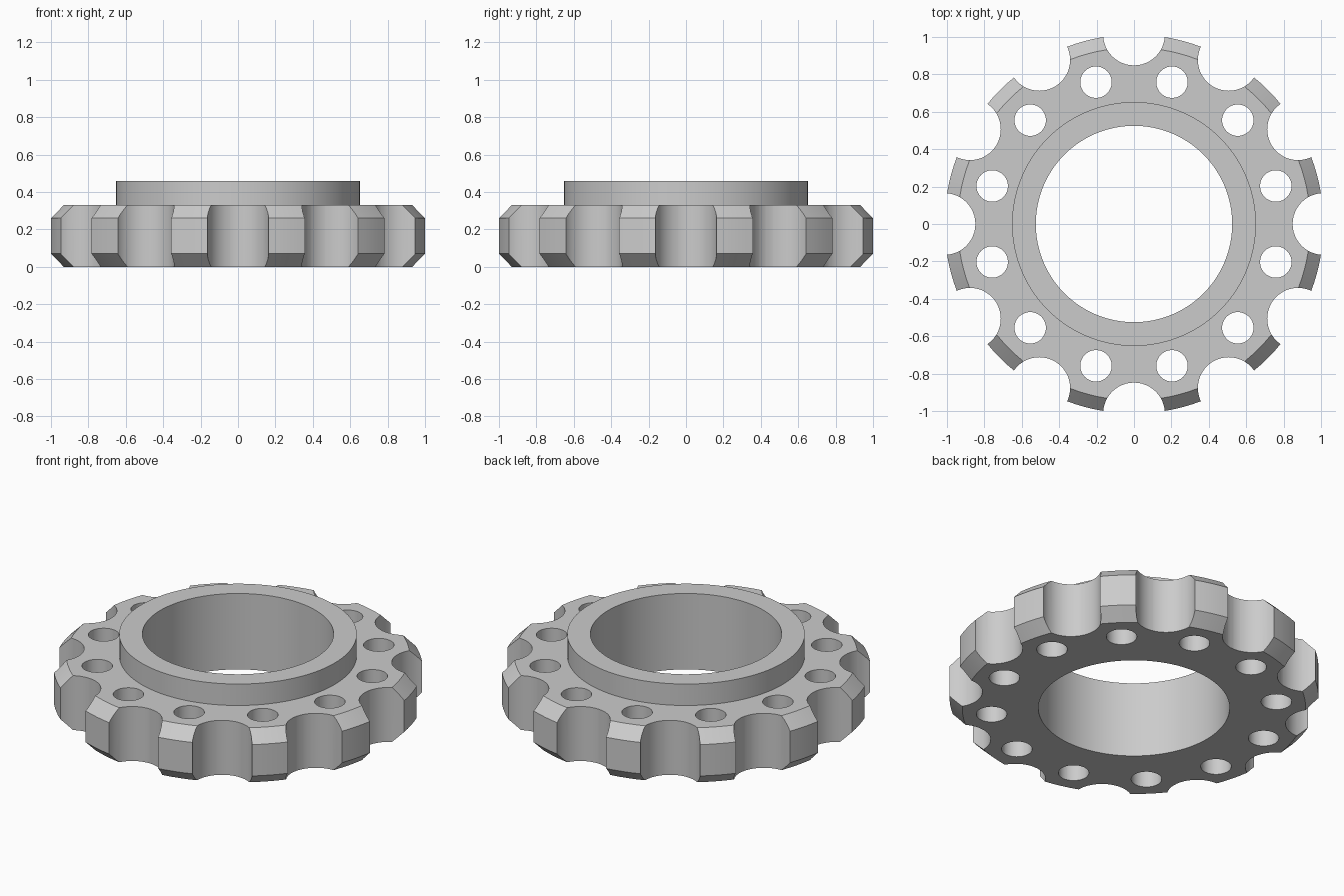
import bpy, bmesh
from math import cos, sin, pi, radians
from mathutils import Matrix

cube = bpy.data.objects.get("Cube")
if cube:
    bpy.data.objects.remove(cube, do_unlink=True)

TEETH = 12
HEIGHT, CHAMFER = 0.33, 0.07
OUTER, BORE, COLLAR, TOP = 1.013, 0.525, 0.652, 0.46

grey = bpy.data.materials.new("plain grey")
grey.use_nodes = True
colour = (0.6, 0.6, 0.6, 1)
grey.diffuse_color = colour
grey.node_tree.nodes["Principled BSDF"].inputs["Base Color"].default_value = colour


def add_object(name, bm):
    bmesh.ops.recalc_face_normals(bm, faces=bm.faces)
    mesh = bpy.data.meshes.new(name)
    bm.to_mesh(mesh)
    bm.free()
    mesh.materials.append(grey)
    ob = bpy.data.objects.new(name, mesh)
    bpy.context.collection.objects.link(ob)
    return ob


def lathe(name, profile, steps):
    """Revolve a closed (radius, z) profile around the z axis."""
    bm = bmesh.new()
    rings = []
    for i in range(steps):
        a = 2 * pi * i / steps
        rings.append([bm.verts.new((r * cos(a), r * sin(a), z)) for r, z in profile])
    n = len(profile)
    for i in range(steps):
        a, b = rings[i], rings[(i + 1) % steps]
        for j in range(n):
            k = (j + 1) % n
            bm.faces.new((a[j], b[j], b[k], a[k]))
    return add_object(name, bm)


def cylinders(name, radius, distance, offset):
    """A ring of upright cylinders used for cutting."""
    bm = bmesh.new()
    for i in range(TEETH):
        a = 2 * pi * i / TEETH + offset
        place = (Matrix.Translation((distance * cos(a), distance * sin(a), HEIGHT / 2))
                 @ Matrix.Rotation(a, 4, 'Z'))
        bmesh.ops.create_cone(bm, cap_ends=True, segments=48, radius1=radius,
                              radius2=radius, depth=1, matrix=place)
    ob = add_object(name, bm)
    ob.hide_render = True
    return ob


# Chamfered wheel with raised collar and central bore
wheel = lathe("scalloped_wheel", [
    (BORE, 0), (OUTER - CHAMFER, 0), (OUTER, CHAMFER),
    (OUTER, HEIGHT - CHAMFER), (OUTER - CHAMFER, HEIGHT),
    (COLLAR, HEIGHT), (COLLAR, TOP), (BORE, TOP)], 120)

# Rim scallops, then bolt holes between them
cutters = [cylinders("scallop_cutter", 0.165, OUTER, 0),
           cylinders("bolt_hole_cutter", 0.084, 0.785, radians(15))]

bpy.ops.object.select_all(action='DESELECT')
bpy.context.view_layer.objects.active = wheel
wheel.select_set(True)
for cutter in cutters:
    mod = wheel.modifiers.new("cut", 'BOOLEAN')
    mod.operation = 'DIFFERENCE'
    mod.solver = 'EXACT'
    mod.object = cutter
    bpy.ops.object.modifier_apply(modifier=mod.name)
    bpy.data.objects.remove(cutter, do_unlink=True)

bpy.ops.object.shade_smooth_by_angle(angle=radians(25))
